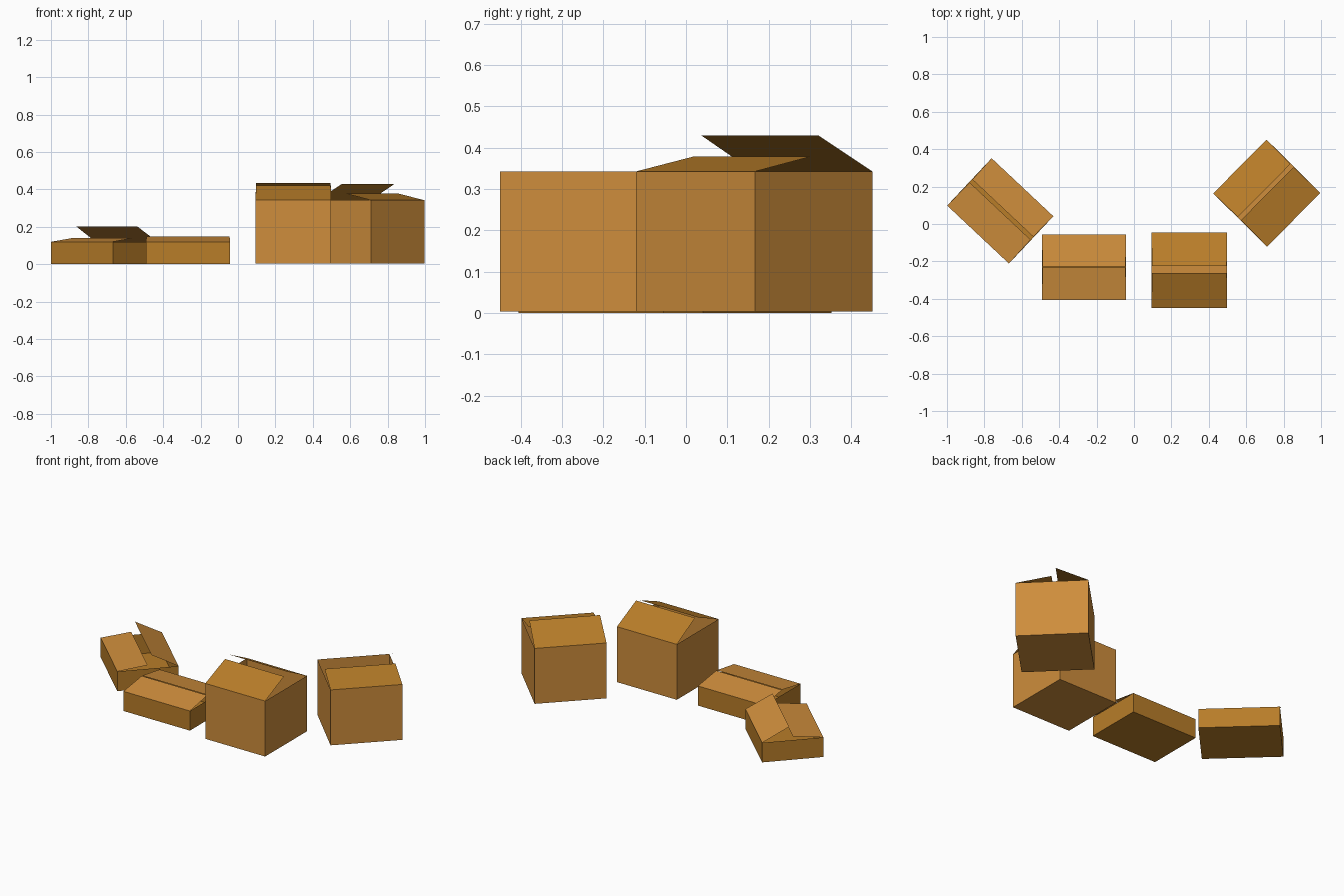
import bpy
import bmesh
from math import radians, sin, cos
from mathutils import Matrix

if "Cube" in bpy.data.objects:
    bpy.data.objects.remove(bpy.data.objects["Cube"])


def material(name, color):
    m = bpy.data.materials.new(name)
    m.diffuse_color = color
    m.use_nodes = True
    m.node_tree.nodes["Principled BSDF"].inputs["Base Color"].default_value = m.diffuse_color
    return m


tan = material("tan_card", (0.62, 0.27, 0.045, 1))
olive = material("olive_card", (0.48, 0.205, 0.022, 1))


def make_object(name, faces, mat, matrix):
    # thin card sheets made of quads
    bm = bmesh.new()
    for quad in faces:
        bm.faces.new([bm.verts.new(p) for p in quad])
    bmesh.ops.remove_doubles(bm, verts=bm.verts, dist=1e-5)
    mesh = bpy.data.meshes.new(name)
    bm.to_mesh(mesh)
    bm.free()
    mesh.materials.append(mat)
    ob = bpy.data.objects.new(name, mesh)
    ob.matrix_world = matrix
    bpy.context.collection.objects.link(ob)


def carton(name, center, size, base, turn, back_angle, front_angle, body_mat, flap_mat):
    w, d, h = size
    x, y = w / 2, d / 2
    place = Matrix.Translation((*center, base)) @ Matrix.Rotation(radians(turn), 4, 'Z')

    # open-topped body: floor and four walls
    ring = [(-x, -y), (x, -y), (x, y), (-x, y)]
    faces = [[(px, py, 0) for px, py in reversed(ring)]]
    for a, b in zip(ring, ring[1:] + ring[:1]):
        faces.append([(*a, 0), (*b, 0), (*b, h), (*a, h)])
    make_object(name + "_body", faces, body_mat, place)

    # two lid flaps hinged on the long rims, leaning inwards
    for side, s, angle in (("back", 1, back_angle), ("front", -1, front_angle)):
        t = radians(angle)
        yy, zz = s * (y - y * cos(t)), h + y * sin(t)
        inset = 0.003
        quad = [(s * x, s * y, h), (-s * x, s * y, h),
                (-s * (x - inset), yy, zz), (s * (x - inset), yy, zz)]
        make_object(f"{name}_{side}_flap", [quad], flap_mat, place)


# two shallow cartons on the left, two tall cartons on the right
carton("turned_low_box", (-0.715, 0.07), (0.453, 0.347, 0.12), 0, -43.2, 28, 7, olive, tan)
carton("low_box", (-0.267, -0.23), (0.45, 0.35, 0.12), 0, 0, 9.5, 9.5, olive, tan)
carton("tall_box", (0.296, -0.247), (0.405, 0.405, 0.339), 0.003, 0, 27, 23, tan, olive)
carton("turned_tall_box", (0.71, 0.165), (0.405, 0.405, 0.339), 0.003, 45.3, 25.5, 10.5, tan, olive)
